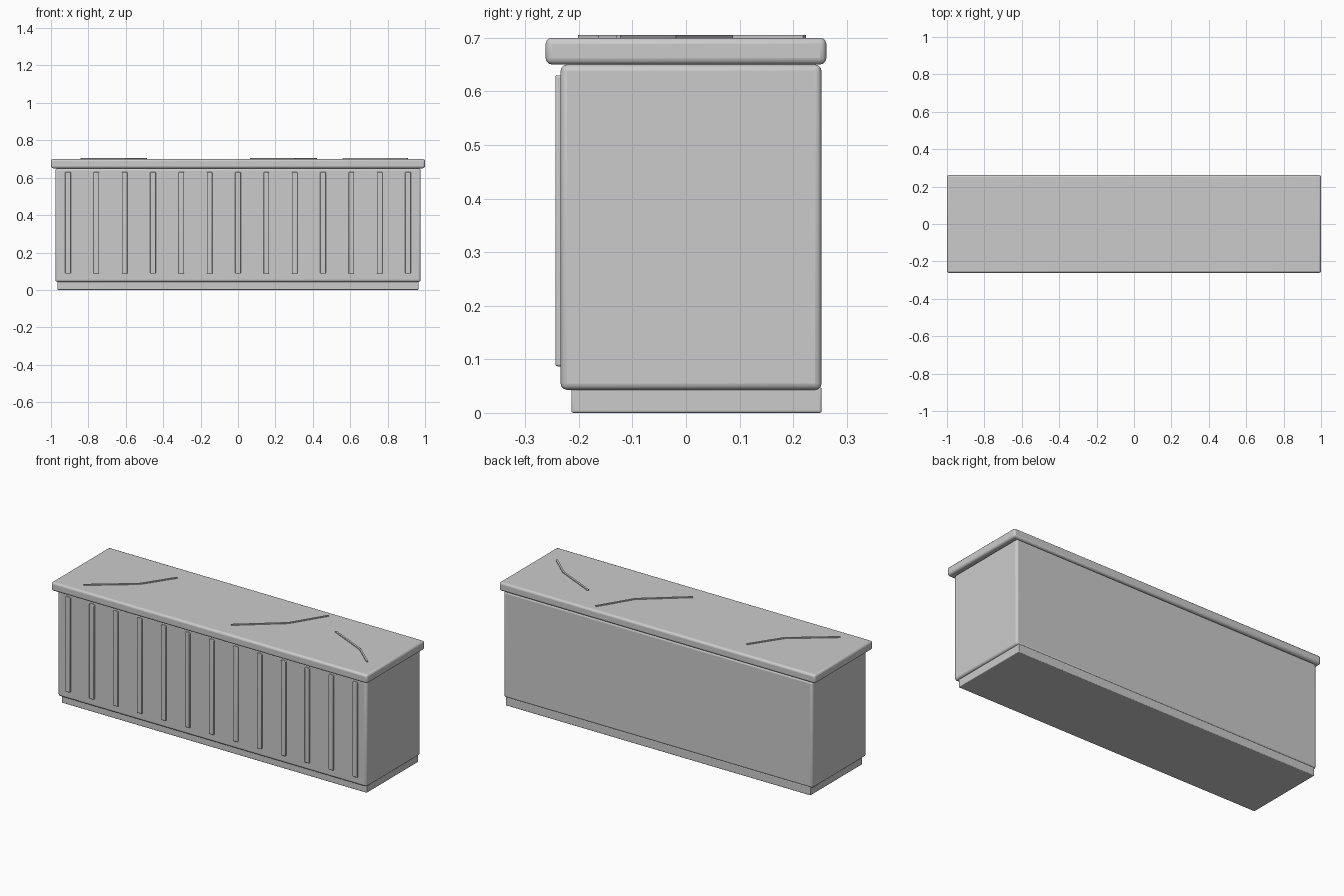
import bpy, math
from mathutils import Vector

if "Cube" in bpy.data.objects:
    bpy.data.objects.remove(bpy.data.objects["Cube"])


def box(name, lo, hi, bevel=0.0, rot=0.0):
    """Axis-aligned box from two corners, optionally turned about z, with rounded edges."""
    lo, hi = Vector(lo), Vector(hi)
    bpy.ops.mesh.primitive_cube_add(size=1, location=(lo + hi) / 2, rotation=(0, 0, rot))
    ob = bpy.context.object
    ob.name = name
    ob.scale = hi - lo
    bpy.ops.object.transform_apply(location=False, rotation=False, scale=True)
    if bevel:
        mod = ob.modifiers.new("rounded_edges", 'BEVEL')
        mod.width = bevel
        mod.segments = 3
        bpy.ops.object.shade_smooth_by_angle(angle=math.radians(35))
    return ob


# Plinth, body and counter slab
box("plinth", (-0.965, -0.214, 0), (0.965, 0.253, 0.048), 0.004)
box("counter_body", (-0.977, -0.234, 0.043), (0.977, 0.253, 0.65), 0.012)
box("counter_top", (-1, -0.262, 0.65), (1, 0.262, 0.70), 0.012)

# Vertical slats along the front
for i in range(13):
    x = -0.909 + i * 0.1515
    box(f"front_slat_{i + 1}", (x - 0.015, -0.244, 0.087), (x + 0.015, -0.226, 0.63), 0.004)

# Thin stone veins on the slab, each a two-segment polyline
veins = [
    [(-0.84, -0.198), (-0.608, -0.02), (-0.492, 0.153)],
    [(0.068, -0.16), (0.30, 0.03), (0.418, 0.221)],
    [(0.56, 0.083), (0.79, -0.023), (0.906, -0.126)],
]
for v, path in enumerate(veins):
    for s, (a, b) in enumerate(zip(path, path[1:])):
        a, b = Vector(a), Vector(b)
        d, m = b - a, (a + b) / 2
        h = d.length / 2
        box(f"stone_vein_{v + 1}_{s + 1}", (m.x - h, m.y - 0.005, 0.697),
            (m.x + h, m.y + 0.005, 0.705), rot=math.atan2(d.y, d.x))
